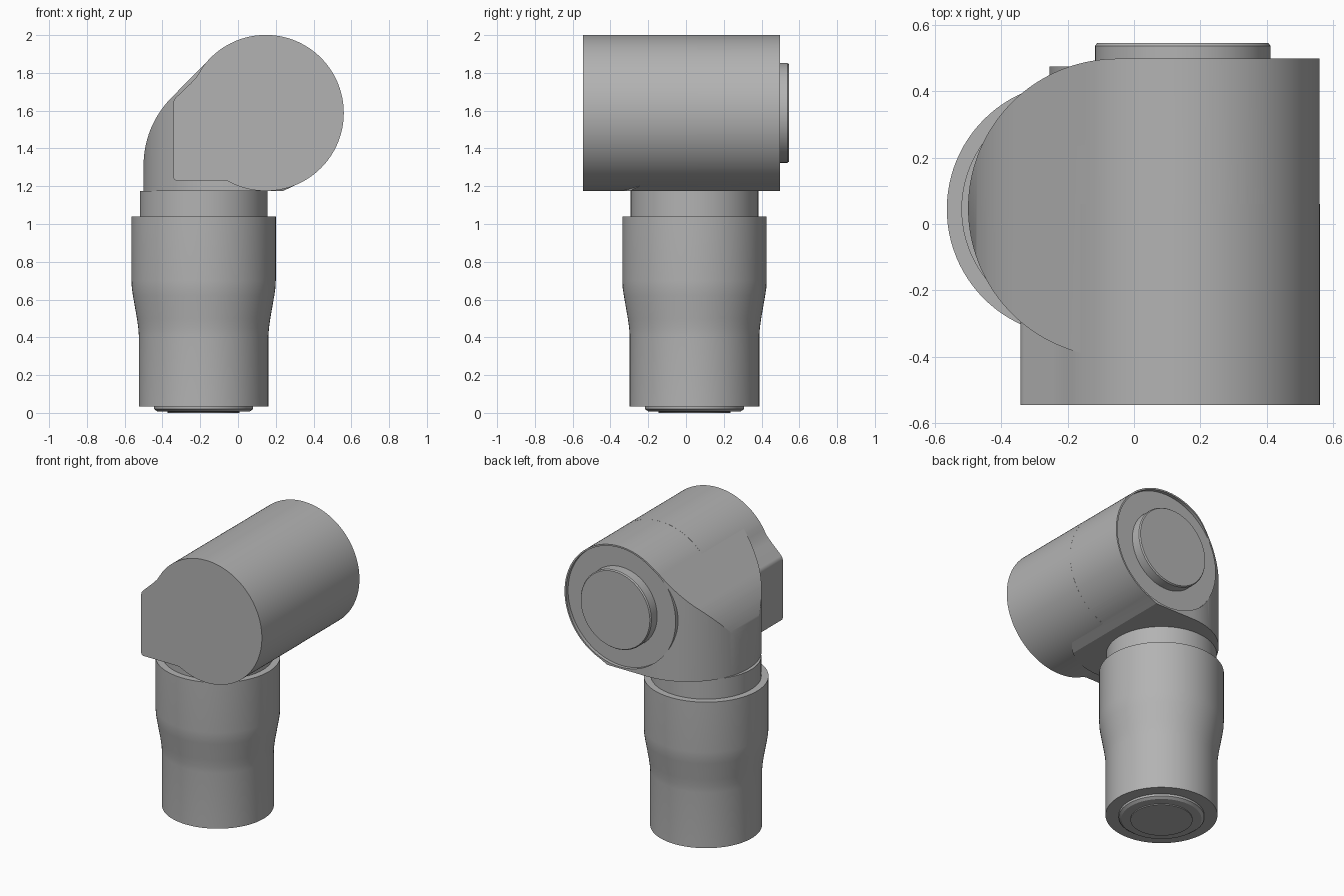
import bpy, bmesh
from math import sin, cos, pi, radians
from mathutils import Matrix, Vector

cube = bpy.data.objects.get("Cube")
if cube:
    bpy.data.objects.remove(cube)

grey = bpy.data.materials.new("light grey")
grey.use_nodes = True
colour = (0.45, 0.45, 0.45, 1)
grey.diffuse_color = colour
grey.node_tree.nodes["Principled BSDF"].inputs["Base Color"].default_value = colour

HX, HZ, HR = 0.147, 1.588, 0.413      # housing axis and radius
CX, CY = -0.182, 0.045                # column axis
EX, EY, ER = -0.05, 0.048, 0.45       # elbow plan circle


def finish(bm, name):
    bmesh.ops.recalc_face_normals(bm, faces=bm.faces)
    mesh = bpy.data.meshes.new(name)
    bm.to_mesh(mesh)
    bm.free()
    mesh.materials.append(grey)
    ob = bpy.data.objects.new(name, mesh)
    bpy.context.collection.objects.link(ob)
    return ob


def smooth(ob):
    bpy.ops.object.select_all(action='DESELECT')
    ob.select_set(True)
    bpy.context.view_layer.objects.active = ob
    bpy.ops.object.shade_smooth_by_angle(angle=radians(25))


def arc(cx, cy, r, start, end, n):
    angles = [radians(start + (end - start) * i / n) for i in range(n + 1)]
    return [(cx + r * cos(a), cy + r * sin(a)) for a in angles]


def prism(name, points, low, high, axis):
    """Extrude an outline along y (points are x, z) or z (points are x, y)."""
    bm = bmesh.new()
    place = (lambda p: (p[0], low, p[1])) if axis == 'y' else (lambda p: (p[0], p[1], low))
    face = bm.faces.new([bm.verts.new(place(p)) for p in points])
    out = bmesh.ops.extrude_face_region(bm, geom=[face])
    step = Vector((0, high - low, 0) if axis == 'y' else (0, 0, high - low))
    bmesh.ops.translate(bm, vec=step, verts=[v for v in out["geom"] if isinstance(v, bmesh.types.BMVert)])
    return finish(bm, name)


def lathe(name, profile, matrix):
    """Spin (radius, height) points around z, then place the result."""
    bm = bmesh.new()
    verts = [bm.verts.new((r, 0, z)) for r, z in profile]
    edges = [bm.edges.new(pair) for pair in zip(verts, verts[1:])]
    bmesh.ops.spin(bm, geom=verts + edges, axis=(0, 0, 1), cent=(0, 0, 0),
                   angle=2 * pi, steps=96, use_duplicate=False)
    bmesh.ops.remove_doubles(bm, verts=bm.verts, dist=0.0001)
    bmesh.ops.transform(bm, matrix=matrix, verts=bm.verts)
    ob = finish(bm, name)
    smooth(ob)
    return ob


def boolean(ob, cutter, operation):
    mod = ob.modifiers.new(operation.lower(), 'BOOLEAN')
    mod.operation, mod.object, mod.solver = operation, cutter, 'EXACT'
    bpy.context.view_layer.objects.active = ob
    bpy.ops.object.modifier_apply(modifier=mod.name)
    bpy.data.objects.remove(cutter)


# Column with its flared sleeve, neck and foot disc
column = Matrix.Translation((CX, CY, 0))
lathe("column", [(0, 0.035), (0.343, 0.035), (0.343, 0.41), (0.346, 0.45), (0.353, 0.5),
                 (0.374, 0.62), (0.38, 0.66), (0.382, 0.7), (0.382, 1.04), (0, 1.04)], column)
lathe("neck", [(0, 1.0), (0.338, 1.0), (0.338, 1.174), (0, 1.174)], column)
lathe("foot_disc", [(0, 0.0), (0.19, 0.0), (0.19, 0.006), (0.245, 0.008),
                    (0.262, 0.02), (0.262, 0.05), (0, 0.05)], column)

# Front housing: round barrel with a flat-sided shoulder on the right
shoulder = arc(-0.232, 1.76, 0.04, 135, 135, 1)[:1]
outline = (arc(HX, HZ, HR, -118, 143, 100)
           + [(-0.2, 1.81), (-0.222, 1.775), (-0.25, 1.745)]
           + arc(-0.302, 1.64, 0.04, 135, 180, 6)
           + arc(-0.324, 1.248, 0.018, 180, 270, 6)
           + [(-0.08, 1.23), (-0.055, 1.227), (-0.03, 1.216)])
smooth(prism("front_housing", outline, -0.545, 0.06, 'y'))

# Elbow: side profile trimmed by a round plan
profile = (arc(HX, HZ, HR - 0.0005, -68, 135, 90)
           + arc(0.01, 1.31, 0.51, 135, 180, 24)
           + [(-0.5, 1.175), (0.24, 1.175)])
elbow = prism("elbow", profile, -0.6, 0.6, 'y')
plan = arc(EX, EY, ER, 90, 360, 110) + [(1, EY), (1, EY + ER)]
boolean(elbow, prism("plan_cutter", plan, 1, 2.2, 'z'), 'INTERSECT')

# Shallow recess in the back face, with its cap and raised disc
recess = arc(HX, HZ, 0.402, 0, 360, 96)[:-1]
boolean(elbow, prism("recess_cutter", recess, 0.474, 0.7, 'y'), 'DIFFERENCE')
smooth(elbow)
back = Matrix.Translation((HX, 0, HZ)) @ Matrix.Rotation(-pi / 2, 4, 'X')
lathe("back_cap", [(0, 0.3), (0.402, 0.3), (0.402, 0.475), (0, 0.475)], back)
lathe("back_disc", [(0, 0.45), (0.264, 0.45), (0.264, 0.537), (0.258, 0.545), (0, 0.545)], back)
